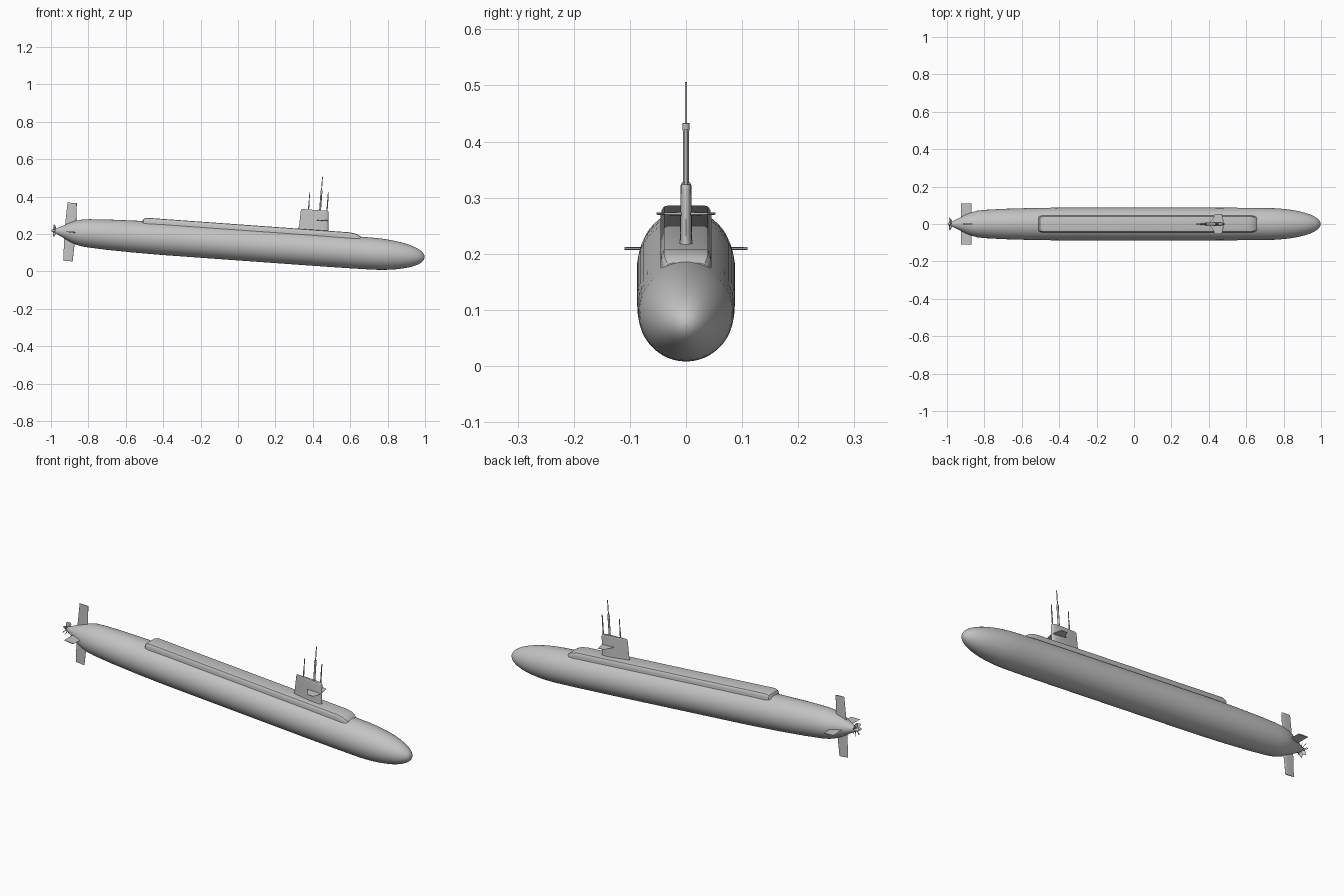
import bpy, bmesh, math
from mathutils import Matrix, Vector

cube = bpy.data.objects.get("Cube")
if cube:
    bpy.data.objects.remove(cube, do_unlink=True)

GREY = (0.55, 0.55, 0.55, 1)
paint = bpy.data.materials.new("hull grey")
paint.use_nodes = True
paint.diffuse_color = GREY
paint.node_tree.nodes["Principled BSDF"].inputs["Base Color"].default_value = GREY

# The whole boat lies along its own x axis, pitched nose down
PITCH = Matrix.Translation((0, 0, 0.146)) @ Matrix.Rotation(math.radians(4.1), 4, "Y")


def finish(name, bm, angle=40):
    bmesh.ops.remove_doubles(bm, verts=bm.verts, dist=1e-6)
    bmesh.ops.recalc_face_normals(bm, faces=bm.faces)
    mesh = bpy.data.meshes.new(name)
    bm.to_mesh(mesh)
    bm.free()
    mesh.materials.append(paint)
    obj = bpy.data.objects.new(name, mesh)
    bpy.context.collection.objects.link(obj)
    obj.matrix_world = PITCH
    bpy.ops.object.select_all(action="DESELECT")
    obj.select_set(True)
    bpy.context.view_layer.objects.active = obj
    bpy.ops.object.shade_smooth_by_angle(angle=math.radians(angle))
    return obj


def loft(bm, sections):
    """Skin a row of equal-sized rings and cap both ends."""
    rings = [[bm.verts.new(p) for p in s] for s in sections]
    n = len(rings[0])
    for a, b in zip(rings, rings[1:]):
        for i in range(n):
            j = (i + 1) % n
            bm.faces.new((a[i], a[j], b[j], b[i]))
    bm.faces.new(rings[0])
    bm.faces.new(rings[-1])


def lathe(bm, profile, sides=48):
    loft(bm, [[(x, r * math.cos(math.tau * i / sides), r * math.sin(math.tau * i / sides))
               for i in range(sides)] for x, r in profile])


def foil(lead, trail, thick, steps=10):
    """Teardrop outline as (chord, side) pairs, rounded in front, sharp aft."""
    half = []
    for i in range(steps + 1):
        t = (i / steps) ** 2
        half.append((lead + (trail - lead) * t, thick * 2.6 * (math.sqrt(t) - t) * (1 - 0.25 * t)
                     if t > 0.15 else thick * 2.6 * (math.sqrt(t) - t)))
    return half + [(x, -s) for x, s in half[-2:0:-1]]


def fin(name, stations, direction):
    """Foil fin; stations are (span, lead, trail, half thickness), direction is the span axis."""
    out = Vector(direction)
    side = Vector((1, 0, 0)).cross(out)
    bm = bmesh.new()
    loft(bm, [[Vector((x, 0, 0)) + out * span + side * s for x, s in foil(lead, trail, th)]
              for span, lead, trail, th in stations])
    return bm if name is None else finish(name, bm)


# Pressure hull: blunt ogive nose, long cylinder, tapered stern
nose = [(0.70 + 0.30 * math.sin(math.pi / 2 * i / 16),
         0.0855 * max(math.cos(math.pi / 2 * i / 16), 0.001) ** 0.95) for i in range(17)]
body = [(-0.985, 0.009), (-0.96, 0.021), (-0.93, 0.036), (-0.90, 0.051), (-0.87, 0.063),
        (-0.84, 0.071), (-0.80, 0.0755), (-0.70, 0.081), (-0.55, 0.0855), (-0.40, 0.0875),
        (0.40, 0.0875), (0.60, 0.0867)]
bm = bmesh.new()
lathe(bm, body + nose)
finish("hull", bm)

# Raised missile deck, rounded along its shoulders and sloping at both ends
def deck_ring(x, width, top):
    right = [(width, 0.05), (width, top - 0.017), (width * 0.96, top - 0.008),
             (width * 0.87, top - 0.002), (width * 0.7, top)]
    return [(x, y, z) for y, z in right] + [(x, -y, z) for y, z in reversed(right)]

bm = bmesh.new()
loft(bm, [deck_ring(*s) for s in ((-0.518, 0.036, 0.088), (-0.512, 0.042, 0.098),
                                  (-0.495, 0.045, 0.105), (0.59, 0.045, 0.105),
                                  (0.62, 0.045, 0.101), (0.64, 0.043, 0.094),
                                  (0.652, 0.037, 0.084))])
finish("missile_deck", bm, 30)

# Sail with a flared foot and softly rounded roof
bm = fin(None, [(0.09, 0.480, 0.312, 0.021), (0.108, 0.477, 0.316, 0.0185),
                (0.125, 0.475, 0.319, 0.017), (0.203, 0.471, 0.322, 0.0165),
                (0.208, 0.469, 0.324, 0.0155), (0.211, 0.465, 0.330, 0.0125)], (0, 0, 1))
finish("sail", bm)

# Sail planes and stern planes, mirrored left and right
for label, s in (("left", 1), ("right", -1)):
    plane = fin("sail_plane_" + label, [(0.008, 0.470, 0.395, 0.0045), (0.035, 0.465, 0.415, 0.0035),
                                        (0.053, 0.460, 0.422, 0.0025)], (0, s, 0))
    plane.matrix_world = PITCH @ Matrix.Translation((0, 0, 0.158))
    fin("stern_plane_" + label, [(0.02, -0.868, -0.928, 0.0055), (0.11, -0.872, -0.928, 0.0035)],
        (0, s, 0))

# Rudders above and below the stern
for label, s in (("upper", 1), ("lower", -1)):
    fin(label + "_rudder", [(0.02, -0.870, -0.930, 0.0065), (0.156, -0.875, -0.925, 0.004)],
        (0, 0, s))

# Masts: position along the boat, then (height, radius) steps
def mast(name, x, steps):
    bm = bmesh.new()
    loft(bm, [[(x + r * math.cos(math.tau * i / 12), r * math.sin(math.tau * i / 12), z)
               for i in range(12)] for z, r in steps])
    finish(name, bm)

mast("main_periscope", 0.425, [(0.19, 0.005), (0.304, 0.005), (0.3045, 0.0058), (0.318, 0.0058),
                               (0.3185, 0.0022), (0.391, 0.0022)])
mast("aft_mast", 0.363, [(0.19, 0.003), (0.26, 0.003), (0.2605, 0.002), (0.306, 0.002)])
mast("forward_mast", 0.462, [(0.19, 0.003), (0.27, 0.003), (0.2705, 0.0025), (0.31, 0.0025)])

# Propeller hub and seven twisted blades
bm = bmesh.new()
lathe(bm, [(-1.0, 0.002), (-0.995, 0.007), (-0.985, 0.010), (-0.965, 0.010)], 20)
finish("propeller_hub", bm)

bm = bmesh.new()
for k in range(7):
    turn = Matrix.Rotation(math.tau * k / 7, 4, "X")
    rings = []
    for r, chord, twist, rake in ((0.006, 0.006, 0.6, 0), (0.018, 0.009, 0.8, 0.001),
                                  (0.028, 0.008, 1.0, 0.004), (0.034, 0.003, 1.1, 0.007)):
        axis = Vector((math.cos(twist), math.sin(twist), 0))
        flat = Vector((-axis.y, axis.x, 0)) * 0.0009
        mid = Vector((-0.982 - rake, 0, r))
        rings.append([turn @ (mid + p) for p in (axis * chord, flat, -axis * chord, -flat)])
    loft(bm, rings)
finish("propeller_blades", bm)
